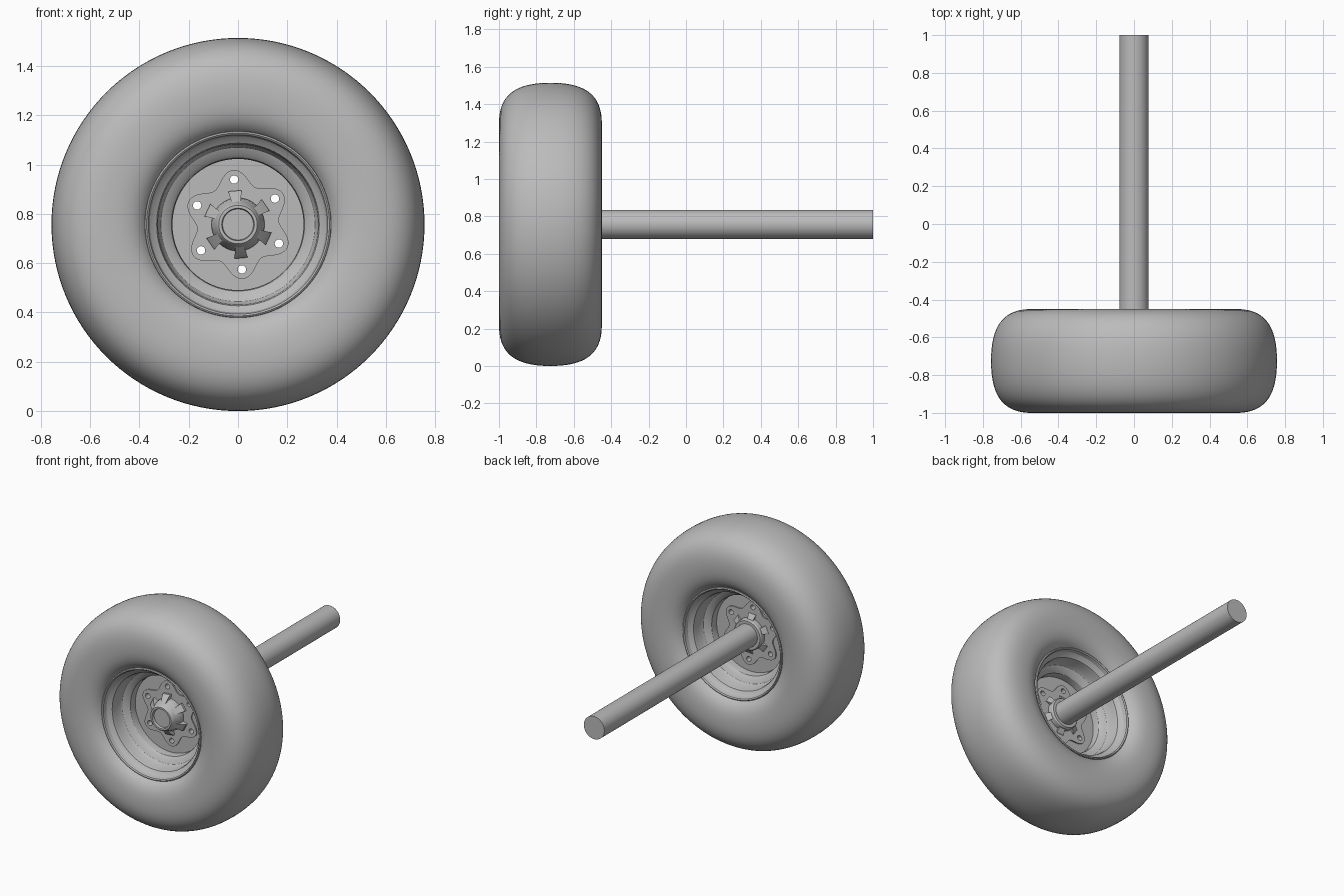
import bpy
import math
from mathutils import Vector
from mathutils.geometry import interpolate_bezier

cube = bpy.data.objects.get("Cube")
if cube:
    bpy.data.objects.remove(cube, do_unlink=True)

RADIUS = 0.757                              # tyre radius, also hub height
CENTRE = Vector((0, -0.725, RADIUS))        # middle of the wheel
LUGS = 6
LUG_ANGLES = [math.radians(95 + 60 * k) for k in range(LUGS)]

grey = bpy.data.materials.new("grey")
grey.use_nodes = True
grey.diffuse_color = (0.5, 0.5, 0.5, 1)
grey.node_tree.nodes["Principled BSDF"].inputs["Base Color"].default_value = (0.5, 0.5, 0.5, 1)


def make(name, verts, faces, angle=35):
    """Mesh object placed at the wheel centre, smooth with sharp edges kept."""
    mesh = bpy.data.meshes.new(name)
    mesh.from_pydata(verts, [], faces)
    mesh.materials.append(grey)
    obj = bpy.data.objects.new(name, mesh)
    obj.location = CENTRE
    bpy.context.collection.objects.link(obj)
    bpy.ops.object.select_all(action="DESELECT")
    obj.select_set(True)
    bpy.context.view_layer.objects.active = obj
    bpy.ops.object.mode_set(mode="EDIT")
    bpy.ops.mesh.select_all(action="SELECT")
    bpy.ops.mesh.normals_make_consistent(inside=False)
    bpy.ops.object.mode_set(mode="OBJECT")
    bpy.ops.object.shade_smooth_by_angle(angle=math.radians(angle))
    return obj


def polar(r, a, y):
    return (r * math.cos(a), y, r * math.sin(a))


def lathe(name, profile, steps=96, angle=35):
    """Spin a closed (y, radius) profile round the axle line."""
    n = len(profile)
    verts = [polar(r, math.tau * s / steps, y) for s in range(steps) for y, r in profile]
    faces = []
    for s in range(steps):
        t = (s + 1) % steps
        for i in range(n):
            j = (i + 1) % n
            faces.append((s * n + i, s * n + j, t * n + j, t * n + i))
    return make(name, verts, faces, angle)


def prism(name, outline, y0, y1):
    """Extrude a list of (radius, angle) points along the axle line."""
    n = len(outline)
    verts = [polar(r, a, y) for y in (y0, y1) for r, a in outline]
    faces = [tuple(range(n)), tuple(range(n, 2 * n))]
    faces += [(i, (i + 1) % n, n + (i + 1) % n, n + i) for i in range(n)]
    return make(name, verts, faces)


def both_sides(half):
    """Mirror a half profile that starts away from the middle plane."""
    return half + [(-y, r) for y, r in reversed(half)]


def curve(a, b, c, d, n):
    pts = interpolate_bezier(*[Vector((p[0], p[1], 0)) for p in (a, b, c, d)], n)
    return [(p.x, p.y) for p in pts]


# Tyre: rounded crown, full sidewall, shoulder rolling in to the bead
crown = curve((0, RADIUS), (0.19, RADIUS), (0.275, 0.69), (0.275, 0.54), 20)
sidewall = curve((0.275, 0.54), (0.275, 0.45), (0.255, 0.40), (0.205, 0.372), 12)
half = crown[1:] + sidewall[1:]
lathe("tyre", [(0, RADIUS)] + both_sides(half), 128, 50)

# Rim: flange lip, bead seat, hump and drop centre
rim_inner = [(0.205, 0.380), (0.222, 0.377), (0.226, 0.371), (0.220, 0.364),
             (0.195, 0.358), (0.182, 0.345), (0.172, 0.330), (0.155, 0.325),
             (0.105, 0.322), (0.088, 0.312), (0.075, 0.285), (0.060, 0.270),
             (0.040, 0.266)]
rim_outer = [(0.04, 0.30), (0.07, 0.32), (0.10, 0.345), (0.16, 0.355), (0.19, 0.38)]
lathe("rim", both_sides(rim_outer + rim_inner), 96, 30)

# Wheel disc and scalloped bolt plate, drilled for the bolts
disc = lathe("wheel_disc", both_sides([(0.012, 0.285), (0.012, 0.07)]))
scallops = []
for i in range(120):
    a = math.tau * i / 120
    wave = 0.5 + 0.5 * math.cos(LUGS * (a - LUG_ANGLES[0]))
    scallops.append((0.166 + 0.056 * wave, a))
plate = prism("bolt_plate", scallops, -0.02, 0.02)

for target in (disc, plate):
    for a in LUG_ANGLES:
        bpy.ops.mesh.primitive_cylinder_add(
            vertices=24, radius=0.017, depth=0.2, rotation=(math.pi / 2, 0, 0),
            location=CENTRE + Vector(polar(0.183, a, 0)))
        cutter = bpy.context.object
        cutter.hide_render = True
        mod = target.modifiers.new("bolt_hole", "BOOLEAN")
        mod.operation = "DIFFERENCE"
        mod.solver = "EXACT"
        mod.object = cutter
        bpy.context.view_layer.objects.active = target
        bpy.ops.object.modifier_apply(modifier=mod.name)
        bpy.data.objects.remove(cutter, do_unlink=True)

# Hub: tapered barrel with a recessed cap in front and a collar at the back
lathe("hub", [(0.06, 0.06), (0.06, 0.098), (0.052, 0.104), (-0.03, 0.108),
              (-0.055, 0.104), (-0.085, 0.090), (-0.108, 0.084), (-0.115, 0.078),
              (-0.115, 0.066), (-0.095, 0.062), (-0.095, 0.02)], 64, 30)
prism("hub_cap", [(0.064, math.tau * i / 48) for i in range(48)], -0.098, -0.06)

# Tapered ribs round the hub, in line with the bolts
for k, a in enumerate(LUG_ANGLES):
    side = (-math.sin(a), 0, math.cos(a))
    out = (math.cos(a), 0, math.sin(a))
    section = [(0.08, 0.02), (0.137, 0.02), (0.137, -0.035), (0.125, -0.05), (0.08, -0.09)]
    verts = []
    for sign in (-1, 1):
        for r, y in section:
            w = sign * (0.016 + 0.2 * (r - 0.08))
            verts.append(Vector(out) * r + Vector(side) * w + Vector((0, y, 0)))
    n = len(section)
    faces = [tuple(range(n)), tuple(range(n, 2 * n))]
    faces += [(i, (i + 1) % n, n + (i + 1) % n, n + i) for i in range(n)]
    make(f"hub_rib_{k + 1}", verts, faces)
    # Matching short rib behind the disc
    back = [(v.x, max(-0.6 * v.y, -0.02), v.z) for v in verts]
    make(f"hub_back_rib_{k + 1}", back, faces)

# Axle tube reaching back from the hub
prism("axle", [(0.078, math.tau * i / 64) for i in range(64)], -0.05, 1.725)
